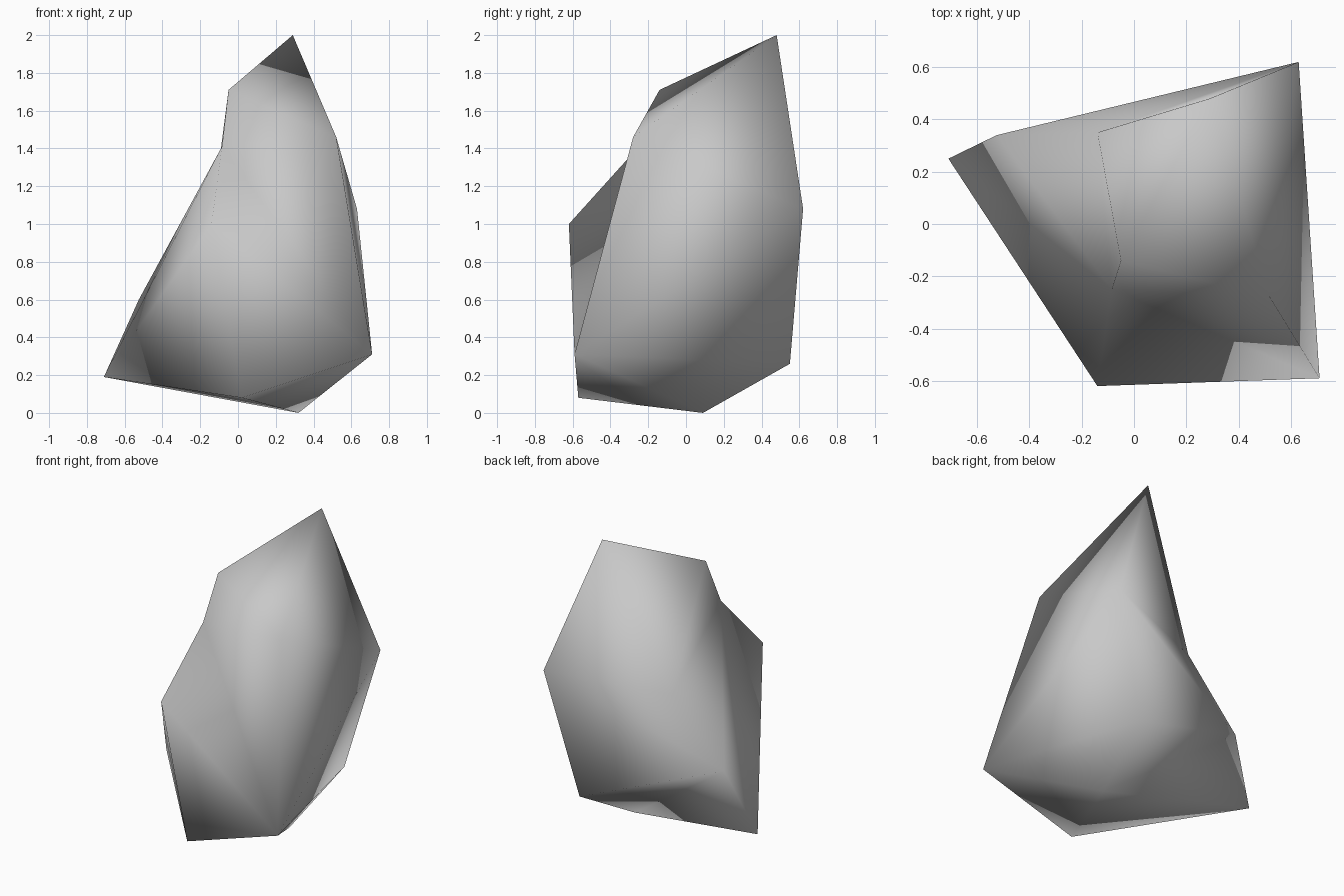
import bpy, bmesh

default_cube = bpy.data.objects.get("Cube")
if default_cube:
    bpy.data.objects.remove(default_cube, do_unlink=True)

# One plain stone colour
stone_colour = (0.58, 0.58, 0.58, 1.0)
stone = bpy.data.materials.new("stone_grey")
stone.use_nodes = True
stone.diffuse_color = stone_colour
shader = next(n for n in stone.node_tree.nodes if n.type == 'BSDF_PRINCIPLED')
shader.inputs["Base Color"].default_value = stone_colour
shader.inputs["Roughness"].default_value = 0.9

# Corners of the boulder, named by where they sit
corners = {
    "peak": (0.29, 0.48, 2.0),
    "brow": (-0.05, -0.14, 1.71),
    "notch": (-0.085, -0.25, 1.41),
    "shoulder": (0.52, -0.28, 1.46),
    "rear": (0.63, 0.62, 1.08),
    "hollow": (-0.14, 0.35, 1.02),
    "nose": (-0.14, -0.62, 1.0),
    "flank": (-0.525, 0.34, 0.60),
    "toe": (0.71, -0.59, 0.31),
    "heel": (0.41, 0.55, 0.26),
    "tip": (-0.71, 0.25, 0.19),
    "chin": (0.02, -0.57, 0.08),
    "base": (0.32, 0.09, 0.0),
}

# Facets, grouped by side
facets = [
    # crown
    "peak brow shoulder", "peak shoulder rear", "peak brow hollow",
    # front
    "shoulder notch brow", "shoulder notch toe", "notch toe nose",
    "toe nose chin",
    # +x side
    "shoulder rear toe", "rear heel toe",
    # back
    "peak rear hollow", "rear flank hollow", "rear heel flank",
    # -x side
    "brow notch hollow", "notch flank hollow", "notch tip flank",
    "notch nose tip", "nose tip chin",
    # underside
    "tip base chin", "base chin toe", "toe heel base",
    "heel flank base", "base tip flank",
]

bm = bmesh.new()
verts = {name: bm.verts.new(place) for name, place in corners.items()}
for facet in facets:
    bm.faces.new([verts[name] for name in facet.split()])
bmesh.ops.recalc_face_normals(bm, faces=bm.faces)
for face in bm.faces:
    face.smooth = True

mesh = bpy.data.meshes.new("boulder")
bm.to_mesh(mesh)
bm.free()
mesh.materials.append(stone)
boulder = bpy.data.objects.new("boulder", mesh)
bpy.context.collection.objects.link(boulder)
